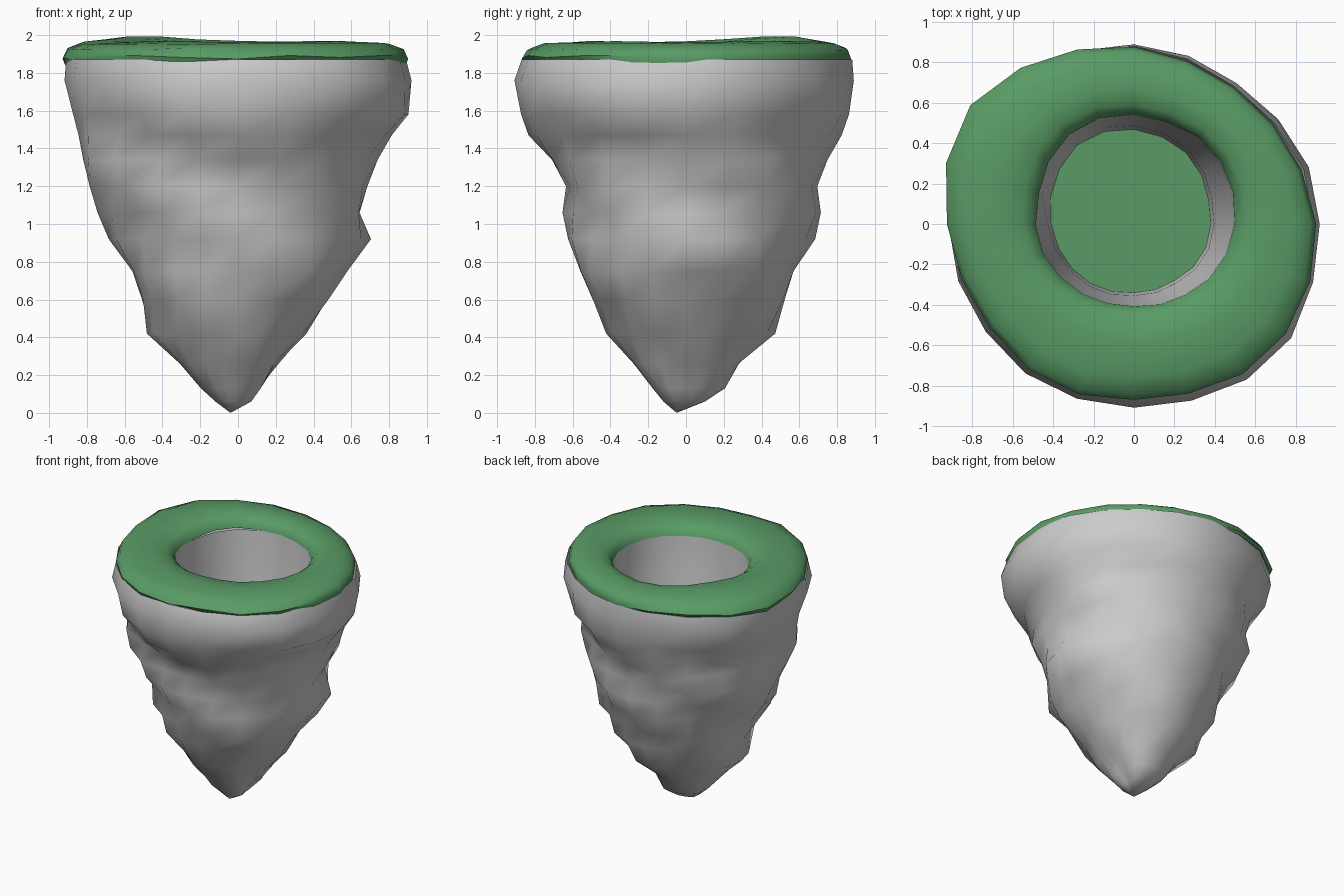
import bpy, bmesh, random
from math import sin, cos, pi, atan2, hypot, radians

if "Cube" in bpy.data.objects:
    bpy.data.objects.remove(bpy.data.objects["Cube"])

random.seed(4)
N = 20
ANG = [2 * pi * i / N for i in range(N)]

green = bpy.data.materials.new("grass_green")
green.diffuse_color = (0.10, 0.33, 0.13, 1)
green.use_nodes = True
green.node_tree.nodes["Principled BSDF"].inputs["Base Color"].default_value = green.diffuse_color


def sampler(points):
    """Radius as a function of angle for a rough closed outline."""
    pol = sorted((atan2(y, x) % (2 * pi), hypot(x, y)) for x, y in points)
    pol = [(pol[-1][0] - 2 * pi, pol[-1][1])] + pol + [(pol[0][0] + 2 * pi, pol[0][1])]

    def radius(a):
        for (a0, r0), (a1, r1) in zip(pol, pol[1:]):
            if a0 <= a <= a1:
                return r0 + (r1 - r0) * (a - a0) / (a1 - a0)
    return radius


def loft(name, rings, mat=None, start_tip=None, cap_end=False):
    """Skin a stack of rings; optional tip point and end cap."""
    bm = bmesh.new()
    vs = [[bm.verts.new(p) for p in ring] for ring in rings]
    for a, b in zip(vs, vs[1:]):
        for i in range(N):
            j = (i + 1) % N
            bm.faces.new((a[i], a[j], b[j], b[i]))
    if start_tip:
        t = bm.verts.new(start_tip)
        for i in range(N):
            bm.faces.new((t, vs[0][(i + 1) % N], vs[0][i]))
    if cap_end:
        bm.faces.new(vs[-1])
    me = bpy.data.meshes.new(name)
    bm.to_mesh(me)
    bm.free()
    ob = bpy.data.objects.new(name, me)
    bpy.context.collection.objects.link(ob)
    if mat:
        me.materials.append(mat)
    bpy.context.view_layer.objects.active = ob
    ob.select_set(True)
    bpy.ops.object.shade_smooth_by_angle(angle=radians(50))
    ob.select_set(False)
    return ob


# Outlines read from above
grass_edge = sampler([(-.93, .3), (-.76, .66), (-.45, .81), (-.04, .88), (.2, .83), (.4, .73),
                      (.6, .59), (.78, .35), (.88, .15), (.88, -.25), (.8, -.46), (.65, -.67),
                      (.3, -.83), (0, -.87), (-.37, -.81), (-.7, -.53), (-.84, -.3), (-.93, .12)])
rock_edge = sampler([(.92, .07), (.83, .3), (.56, .66), (.3, .8), (0, .9), (-.35, .87), (-.6, .76),
                     (-.84, .54), (-.92, .1), (-.8, -.38), (-.55, -.72), (-.35, -.84), (.05, -.9),
                     (.36, -.87), (.68, -.66), (.85, -.45)])
hole_edge = sampler([(-.1, .54), (.17, .5), (.38, .38), (.5, .09), (.4, -.24), (.23, -.36),
                     (-.05, -.4), (-.32, -.3), (-.47, -.1), (-.47, .15), (-.38, .38), (-.26, .49)])
floor_edge = sampler([(-.07, .47), (.25, .36), (.37, .11), (.33, -.17), (.2, -.28), (0, -.34),
                      (-.25, -.27), (-.4, -.04), (-.41, .15), (-.25, .42)])


def ring(fn, z, scale=1.0):
    return [(fn(a) * scale * cos(a), fn(a) * scale * sin(a), z) for a in ANG]


# Rock: height and reach toward -x, +x, -y, +y, with spiral folds in between
levels = [(.06, .12, .06, .12, .10), (.13, .20, .11, .18, .21), (.26, .31, .21, .28, .28),
          (.42, .47, .35, .41, .46), (.60, .51, .48, .50, .53), (.75, .57, .59, .57, .58),
          (.92, .67, .69, .61, .67), (1.06, .74, .64, .65, .71), (1.20, .80, .70, .65, .71),
          (1.34, .82, .74, .71, .75), (1.47, .83, .80, .82, .81), (1.58, .87, .90, .87, .86),
          (1.76, .92, .92, .91, .89), (1.87, .91, .89, .87, .88)]


def reach(a, xn, xp, yn, yp):
    c, s = cos(a), sin(a)
    return c * c * (xp if c > 0 else xn) + s * s * (yp if s > 0 else yn)


def rock_ring(z, *sides):
    pts = []
    fade = min(1, z / .5) * max(0, min(1, (1.8 - z) / .35))
    blend = max(.4, min(1, (z - 1) / .6))
    for a in ANG:
        r = reach(a, *sides)
        # follow the measured plan outline, most strongly near the top
        r *= 1 + blend * sin(2 * a) ** 2 * (rock_edge(a) / .91 - 1)
        diag = .3 + .7 * sin(2 * a) ** 2
        r += fade * diag * .05 * cos(4 * (a + 3 * (z - .95)))
        if z > 1.8:
            r = min(r, grass_edge(a) + .01)
        pts.append((r * cos(a), r * sin(a), z))
    return pts


loft("rock_body", [rock_ring(*lv) for lv in levels], start_tip=(-.04, -.05, 0))

# Shaft through the middle, with a grass floor at its bottom
FLOOR = 1.0
loft("shaft_wall", [ring(hole_edge, 1.88), ring(hole_edge, 1.6, .97),
                    ring(floor_edge, 1.25, 1.04), ring(floor_edge, FLOOR)])
loft("shaft_floor", [ring(floor_edge, FLOOR)], green, cap_end=True)


# Grass collar: rounded band between the outer edge and the hole
def grass_ring(t, z, ragged=0):
    pts = []
    for a in ANG:
        r = grass_edge(a) * (1 - t) + hole_edge(a) * t
        x, y = r * cos(a), r * sin(a)
        bump = .035 * max(0, 1 - hypot(x + .5, y - .45) / .5)
        pts.append((x, y, z + bump + random.uniform(-ragged, ragged)))
    return pts


loft("grass_collar", [grass_ring(t, z, j) for t, z, j in
                      [(.04, 1.845, .025), (0, 1.88, .015), (.06, 1.925, .008), (.25, 1.955, .004),
                       (.6, 1.966, .004), (.85, 1.95, .004), (.97, 1.91, 0), (1, 1.87, 0)]], green)
